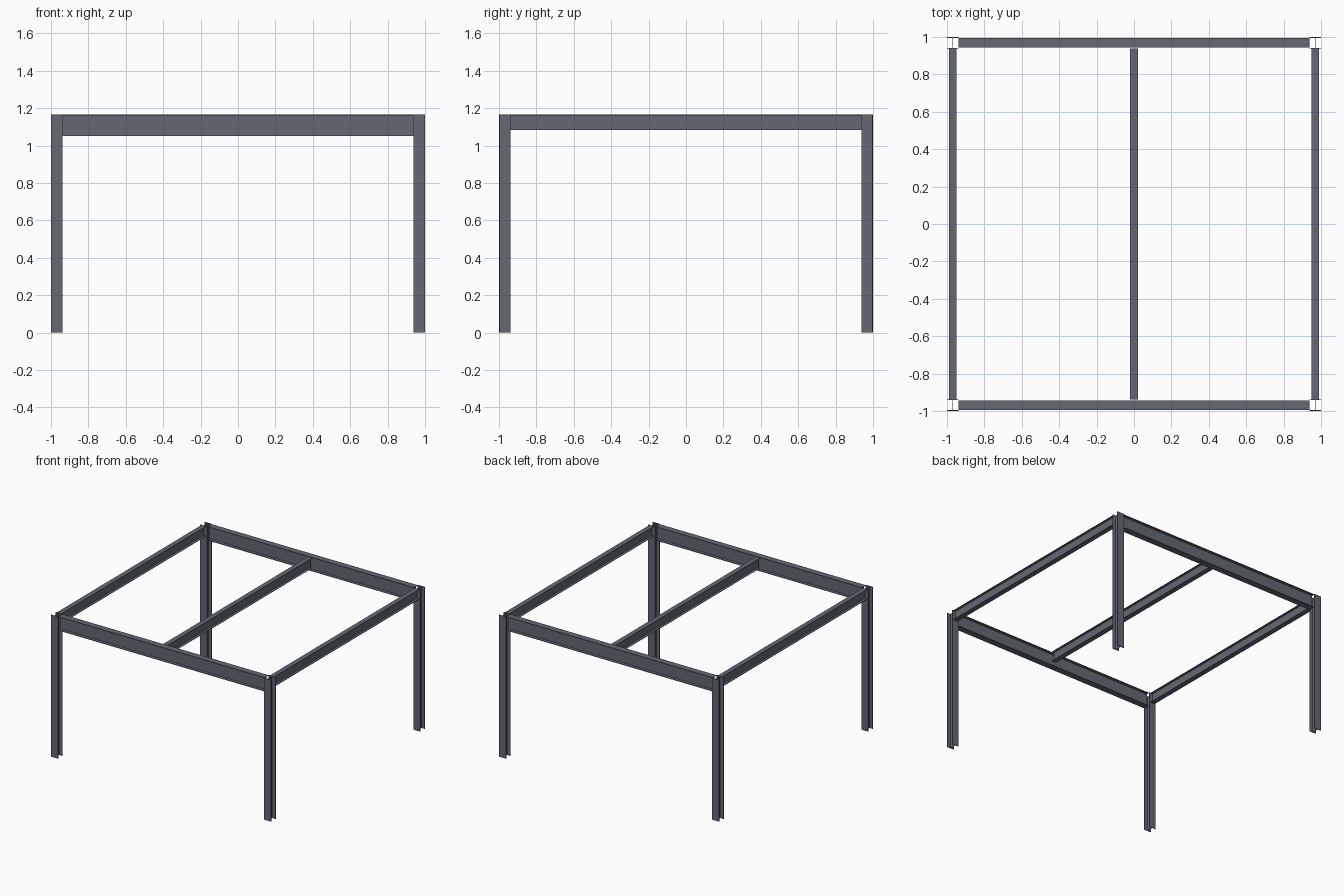
import bpy
import bmesh
from mathutils import Matrix, Vector

cube = bpy.data.objects.get("Cube")
if cube:
    bpy.data.objects.remove(cube, do_unlink=True)

# Painted steel
steel = bpy.data.materials.new("slate_grey_steel")
steel.use_nodes = True
colour = (0.125, 0.14, 0.17, 1)
steel.diffuse_color = colour
steel.node_tree.nodes["Principled BSDF"].inputs["Base Color"].default_value = colour

TOP = 1.165          # top of the frame
COL = 0.063          # column section, width and depth
AXIS = 1 - COL / 2   # column centre lines
SPAN = 2 * (1 - COL)  # clear span between columns


def i_section(name, width, depth, flange, web, length, across, up, start):
    """Sweep an I profile from start, flanges spread along across, stacked along up."""
    w, d, t = width / 2, depth / 2, web / 2
    half = [(w, -d), (w, flange - d), (t, flange - d),
            (t, d - flange), (w, d - flange), (w, d)]
    outline = half + [(-x, y) for x, y in reversed(half)]
    across, up = Vector(across), Vector(up)
    along = across.cross(up)
    bm = bmesh.new()
    face = bm.faces.new([bm.verts.new((x, y, 0)) for x, y in outline])
    swept = bmesh.ops.extrude_face_region(bm, geom=[face])["geom"]
    bmesh.ops.translate(bm, vec=(0, 0, length),
                        verts=[v for v in swept if isinstance(v, bmesh.types.BMVert)])
    frame = Matrix((across, up, along)).transposed().to_4x4()
    bm.transform(Matrix.Translation(start) @ frame)
    bmesh.ops.recalc_face_normals(bm, faces=bm.faces)
    mesh = bpy.data.meshes.new(name)
    bm.to_mesh(mesh)
    bm.free()
    mesh.materials.append(steel)
    obj = bpy.data.objects.new(name, mesh)
    bpy.context.collection.objects.link(obj)


# Corner columns, flanges facing front and back
for end, sy in (("front", -1), ("back", 1)):
    for side, sx in (("right", -1), ("left", 1)):
        i_section(f"{end}_{side}_column", COL, COL, 0.005, 0.003, TOP,
                  (1, 0, 0), (0, 1, 0), (sx * AXIS, sy * AXIS, 0))

# Deep main beams across the front and back
DEEP = 0.114
for end, sy in (("front", -1), ("back", 1)):
    i_section(f"{end}_main_beam", 0.052, DEEP, 0.004, 0.0026, SPAN,
              (0, 1, 0), (0, 0, 1), (-SPAN / 2, sy * AXIS, TOP - DEEP / 2))

# Shallow beams running front to back
SHALLOW = 0.082
for side, x in (("right_side", -AXIS), ("middle", 0), ("left_side", AXIS)):
    i_section(f"{side}_beam", 0.041, SHALLOW, 0.0035, 0.0022, SPAN,
              (-1, 0, 0), (0, 0, 1), (x, -SPAN / 2, TOP - SHALLOW / 2))
